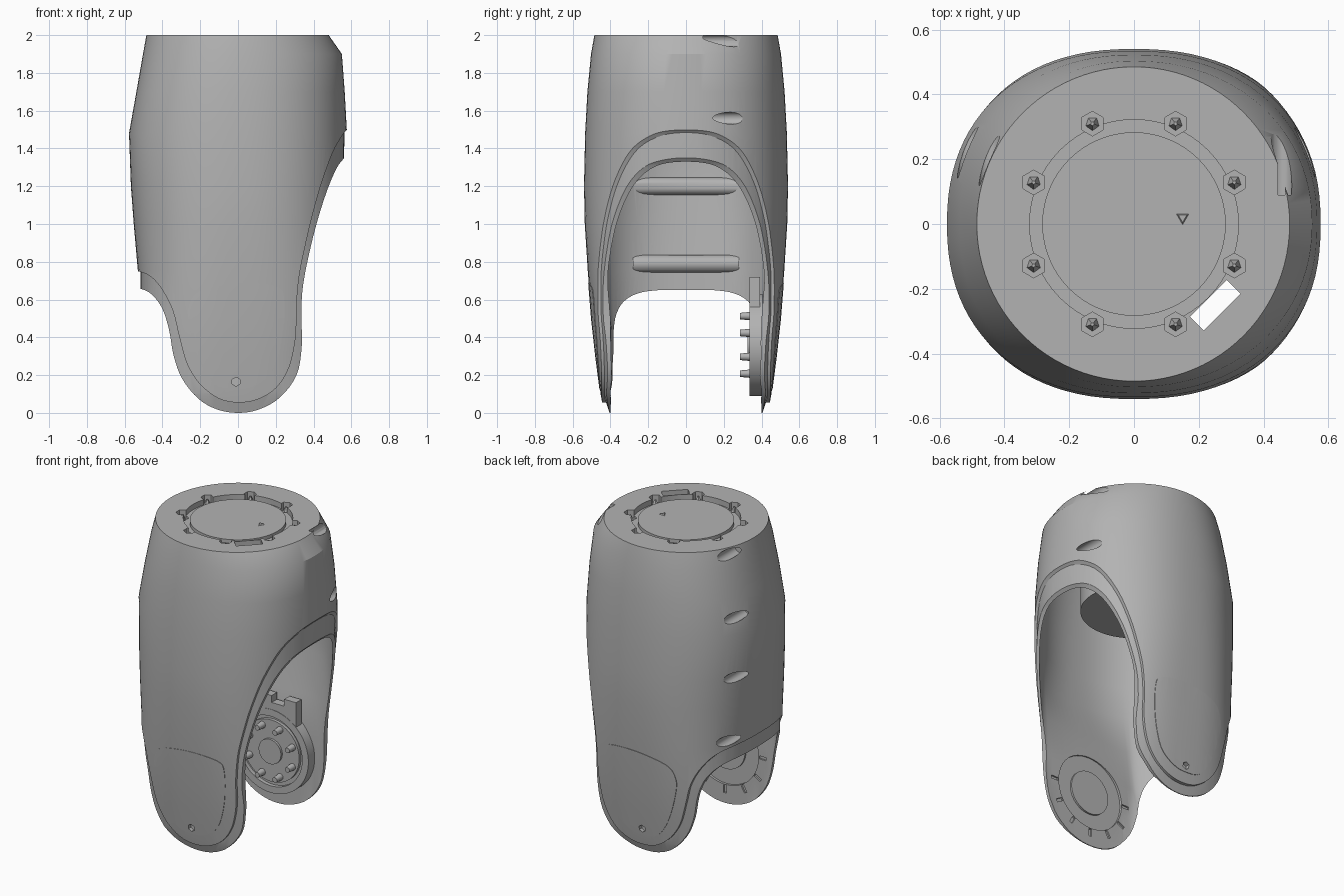
import bpy, bmesh, math
from mathutils import Matrix, Vector

if "Cube" in bpy.data.objects:
    bpy.data.objects.remove(bpy.data.objects["Cube"])

grey = bpy.data.materials.new("grey plastic")
grey.use_nodes = True
colour = (0.45, 0.45, 0.45, 1)
grey.diffuse_color = colour
grey.node_tree.nodes["Principled BSDF"].inputs["Base Color"].default_value = colour


def make(name, bm):
    bmesh.ops.recalc_face_normals(bm, faces=bm.faces)
    mesh = bpy.data.meshes.new(name)
    bm.to_mesh(mesh)
    bm.free()
    mesh.materials.append(grey)
    ob = bpy.data.objects.new(name, mesh)
    bpy.context.collection.objects.link(ob)
    return ob


def skin(name, rings):
    """Solid through a stack of rings, capped at both ends."""
    bm = bmesh.new()
    loops = [[bm.verts.new(p) for p in ring] for ring in rings]
    n = len(loops[0])
    for a, b in zip(loops, loops[1:]):
        for i in range(n):
            j = (i + 1) % n
            bm.faces.new((a[i], a[j], b[j], b[i]))
    bm.faces.new(loops[0])
    bm.faces.new(loops[-1])
    return make(name, bm)


def combine(ob, other, operation, keep=False):
    mod = ob.modifiers.new("cut", "BOOLEAN")
    mod.operation = operation
    mod.solver = "EXACT"
    mod.object = other
    bpy.context.view_layer.objects.active = ob
    bpy.ops.object.modifier_apply(modifier=mod.name)
    if not keep:
        bpy.data.objects.remove(other)


def spline(points, closed=False):
    """Smooth curve through the points."""
    p = [Vector(q) for q in points]
    n, out = len(p), []
    get = (lambda i: p[i % n]) if closed else (lambda i: p[max(0, min(n - 1, i))])
    for i in range(n if closed else n - 1):
        a, b, c, d = (get(i + k) for k in (-1, 0, 1, 2))
        for t in (0, 0.25, 0.5, 0.75):
            out.append(0.5 * (2 * b + (c - a) * t + (2 * a - 5 * b + 4 * c - d) * t ** 2
                              + (3 * b - a - 3 * c + d) * t ** 3))
    return out if closed else out + [p[-1]]


def prism(name, outline):
    return skin(name, [[(x, y, z) for x, z in outline] for y in (-0.9, 0.9)])


def cylinder(name, r, start, end, sides=48, r2=None):
    a, b = Vector(start), Vector(end)
    bm = bmesh.new()
    place = Matrix.Translation((a + b) / 2) @ (b - a).to_track_quat("Z", "Y").to_matrix().to_4x4()
    bmesh.ops.create_cone(bm, cap_ends=True, segments=sides, radius1=r,
                          radius2=r if r2 is None else r2, depth=(b - a).length, matrix=place)
    return make(name, bm)


def box(name, size, place):
    bm = bmesh.new()
    bmesh.ops.create_cube(bm, size=1, matrix=place @ Matrix.Diagonal((*size, 1)))
    return make(name, bm)


# Height, right radius, left radius, depth radius, squareness
SECTIONS = [(-0.1, 0.53, 0.56, 0.415, 2.8), (0, 0.53, 0.56, 0.435, 2.8),
            (0.1, 0.53, 0.56, 0.452, 2.8), (0.3, 0.53, 0.56, 0.478, 2.8),
            (0.5, 0.53, 0.56, 0.5, 2.8), (0.75, 0.53, 0.56, 0.52, 2.6),
            (1, 0.552, 0.57, 0.536, 2.4), (1.2, 0.567, 0.575, 0.54, 2.3),
            (1.48, 0.577, 0.577, 0.534, 2.25), (1.7, 0.538, 0.565, 0.522, 2.2),
            (1.9, 0.503, 0.55, 0.503, 2.1), (2, 0.485, 0.48, 0.485, 2)]


def loft(name, inset=0.0, top=2, clamp=None, tuck=0.0):
    """Tapering oval solid, optionally shrunk, and flattened or tucked in at the leg tips."""
    rings = []
    for z, right, left, depth, power in SECTIONS:
        limit = 1 if clamp is None else clamp + max(0, z - 0.7) * 0.4
        shrink = inset + (tuck if z <= 0 else 0)
        ring = []
        for i in range(96):
            a = math.tau * i / 96
            c, s = math.cos(a), math.sin(a)
            x = math.copysign(abs(c) ** (2 / power), c) * ((left if c > 0 else right) - shrink)
            y = math.copysign(abs(s) ** (2 / power), s) * (depth - shrink)
            ring.append((x, max(-limit, min(limit, y)), min(z, top)))
        rings.append(ring)
    return skin(name, rings)


def radius(z, side):
    for a, b in zip(SECTIONS, SECTIONS[1:]):
        if a[0] <= z <= b[0]:
            t = (z - a[0]) / (b[0] - a[0])
            k = 2 if side > 0 else 1
            return a[k] + (b[k] - a[k]) * t


# Lower outlines of the outer shell and the recessed rim
SHELL = [(0.62, 1.54), (0.577, 1.5), (0.55, 1.465), (0.5, 1.375), (0.437, 1.2), (0.39, 1.03),
         (0.355, 0.88), (0.325, 0.73), (0.31, 0.57), (0.305, 0.4), (0.27, 0.24), (0.2, 0.13),
         (0.1, 0.07), (0, 0.055), (-0.1, 0.075), (-0.2, 0.15), (-0.27, 0.26), (-0.31, 0.4),
         (-0.345, 0.54), (-0.4, 0.65), (-0.46, 0.72), (-0.53, 0.75), (-0.62, 0.76)]
RIM = [(0.6, 1.4), (0.558, 1.345), (0.525, 1.3), (0.48, 1.2), (0.43, 1.05), (0.385, 0.88),
       (0.345, 0.68), (0.335, 0.52), (0.338, 0.36), (0.31, 0.2), (0.22, 0.08), (0.11, 0.018),
       (0, 0), (-0.11, 0.018), (-0.21, 0.075), (-0.295, 0.18), (-0.34, 0.3), (-0.365, 0.44),
       (-0.4, 0.55), (-0.45, 0.62), (-0.51, 0.655), (-0.62, 0.66)]
CAPS = [Vector((-0.8, 2.3)), Vector((0.8, 2.3))]

# Housing: outer shell with an inset rim, hollowed out
housing = loft("housing_shell")
combine(housing, prism("shell_cutter", spline(SHELL) + CAPS), "INTERSECT")
rim = loft("rim", 0.014, 1.95, tuck=0.016)
combine(rim, prism("rim_cutter", spline(RIM) + CAPS), "INTERSECT")
combine(housing, rim, "UNION")
combine(housing, loft("cavity", 0.03, 1.9, 0.4), "DIFFERENCE")

# Flush cover panels on the outside of both legs
PANEL = [(-0.2, 0.645), (0, 0.685), (0.2, 0.67), (0.245, 0.6), (0.235, 0.4), (0.18, 0.22),
         (0.08, 0.14), (-0.02, 0.125), (-0.12, 0.15), (-0.2, 0.27), (-0.255, 0.45), (-0.262, 0.56)]
panels = loft("leg_cover_panels", -0.003)
combine(panels, prism("panel_cutter", spline(PANEL, True)), "INTERSECT")
combine(panels, loft("panel_core", 0.01), "DIFFERENCE")
for side in (-1, 1):
    notch = cylinder("notch", 0.024, (-0.01, side * 0.437, 0.165), (-0.01, side * 0.6, 0.165), 6)
    combine(panels, notch, "DIFFERENCE", True)
    combine(housing, notch, "DIFFERENCE")

# Side screw holes and the bosses behind them
for side, heights in ((-1, (0.79, 1.2, 1.58, 1.96)), (1, (1.56, 1.97))):
    for z in heights:
        x = side * (radius(z, side) - 0.046)
        if z < 1.9:
            boss = cylinder("screw_boss", 0.046, (x, -0.28, z), (x, 0.28, z), 24)
            combine(boss, loft("boss_limit", 0.012), "INTERSECT")
            combine(housing, boss, "UNION")
        combine(housing, cylinder("hole", 0.032, (x, 0.09, z), (x, 0.7, z), 24), "DIFFERENCE")

# Top flange: ring groove, screw pockets and cable slot
combine(housing, cylinder("groove", 0.322, (0, 0, 1.965), (0, 0, 2.1), 64), "DIFFERENCE")
for i in range(8):
    a = math.tau * (i + 0.5) / 8
    x, y = 0.335 * math.cos(a), 0.335 * math.sin(a)
    combine(housing, cylinder("pocket", 0.038, (x, y, 1.95), (x, y, 2.1), 6), "DIFFERENCE")
    cylinder("flange_screw", 0.026, (x, y, 1.94), (x, y, 1.985), 5, 0.006)
slot = Matrix.Rotation(math.radians(-45), 4, "Z") @ Matrix.Translation((0.355, 0, 1.9))
combine(housing, box("slot", (0.06, 0.16, 0.5), slot), "DIFFERENCE")

# Joint hub hanging inside, with its top plate
cylinder("joint_top_plate", 0.283, (0, 0, 1.93), (0, 0, 1.988), 64)
cylinder("joint_hub", 0.315, (0, 0, 1.41), (0, 0, 1.8), 64)
cylinder("joint_hub_neck", 0.29, (0, 0, 1.75), (0, 0, 1.95), 64)
cylinder("plate_mark", 0.03, (0.15, 0.02, 1.98), (0.15, 0.02, 1.995), 3, 0.015)

# Round seat and radial notches inside the front leg
AXLE = 0.36
combine(housing, cylinder("seat", 0.24, (0, -0.415, AXLE), (0, -0.3, AXLE)), "DIFFERENCE")
cylinder("seat_disc", 0.14, (0, -0.42, AXLE), (0, -0.403, AXLE))
for i in range(7):
    turn = Matrix.Translation((0, -0.4, AXLE)) @ Matrix.Rotation(math.radians(30 * i), 4, "Y")
    combine(housing, box("notch", (0.05, 0.02, 0.02), turn @ Matrix.Translation((0.27, 0, 0))),
            "DIFFERENCE")

# Bearing mount inside the back leg
mount = cylinder("bearing_mount", 0.27, (0, 0.335, AXLE), (0, 0.405, AXLE), 64)
combine(mount, box("mount_top", (0.36, 0.055, 0.3), Matrix.Translation((0, 0.365, 0.57))), "UNION")
combine(mount, box("mount_gap", (0.09, 0.2, 0.07), Matrix.Translation((0.05, 0.36, 0.71))), "DIFFERENCE")
combine(mount, cylinder("mount_recess", 0.225, (0, 0.2, AXLE), (0, 0.36, AXLE), 64), "DIFFERENCE")
cylinder("bearing_disc", 0.2, (0, 0.34, AXLE), (0, 0.38, AXLE), 64)
cylinder("bearing_cap", 0.08, (0, 0.325, AXLE), (0, 0.36, AXLE), 32)
for i in range(8):
    a = math.tau * (i + 0.5) / 8
    x, z = 0.165 * math.cos(a), AXLE + 0.165 * math.sin(a)
    cylinder("bearing_bolt", 0.024, (x, 0.36, z), (x, 0.285, z), 12, 0.017)

# Smooth shading with sharp creases
for ob in bpy.context.scene.objects:
    if ob.type == "MESH":
        bpy.ops.object.select_all(action="DESELECT")
        ob.select_set(True)
        bpy.context.view_layer.objects.active = ob
        bpy.ops.object.shade_smooth_by_angle(angle=math.radians(30))
